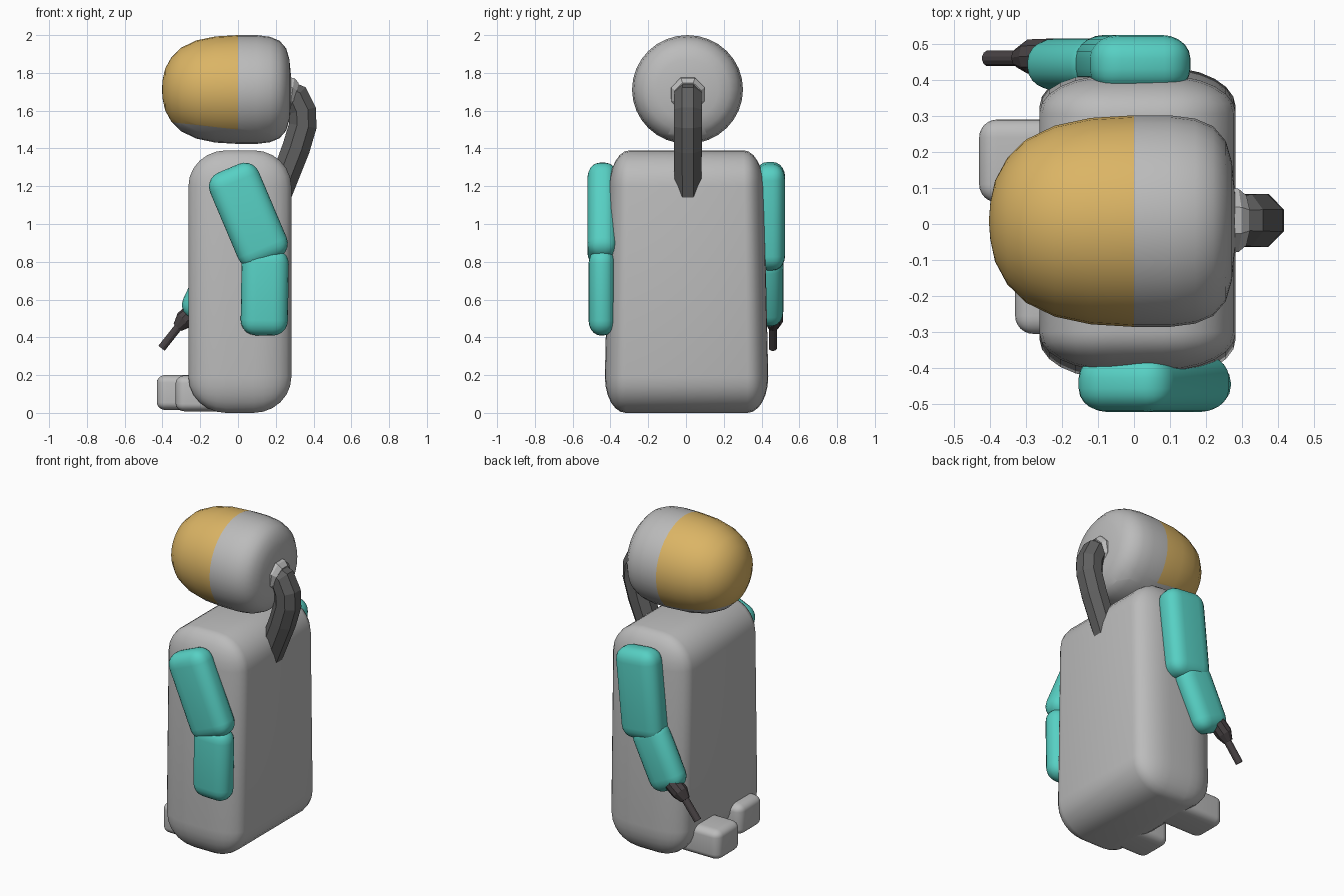
import bpy, bmesh, math
from mathutils import Vector, Matrix

if "Cube" in bpy.data.objects:
    bpy.data.objects.remove(bpy.data.objects["Cube"])


def material(name, r, g, b):
    m = bpy.data.materials.new(name)
    m.diffuse_color = (r, g, b, 1)
    m.use_nodes = True
    m.node_tree.nodes["Principled BSDF"].inputs["Base Color"].default_value = m.diffuse_color
    return m


GREY = material("light grey", 0.50, 0.50, 0.50)
TEAL = material("teal", 0.095, 0.63, 0.55)
GOLD = material("gold", 0.71, 0.46, 0.13)
HOSE = material("dark grey", 0.115, 0.115, 0.115)
TOOL = material("charcoal", 0.065, 0.055, 0.058)


def finish(bm, name, mats, smooth=True):
    bmesh.ops.recalc_face_normals(bm, faces=bm.faces[:])
    for f in bm.faces:
        f.smooth = smooth
    me = bpy.data.meshes.new(name)
    bm.to_mesh(me)
    bm.free()
    for m in mats:
        me.materials.append(m)
    ob = bpy.data.objects.new(name, me)
    bpy.context.collection.objects.link(ob)
    return ob


def rounded_box(name, mat, centre, size, radii, tilt=0, warp=None, segments=6):
    """Box with a separate corner radius per axis, tilted about y."""
    bm = bmesh.new()
    bmesh.ops.create_cube(bm, size=1)
    bmesh.ops.scale(bm, vec=[s / r for s, r in zip(size, radii)], verts=bm.verts[:])
    bmesh.ops.bevel(bm, geom=bm.edges[:], offset=1, segments=segments,
                    profile=0.5, affect='EDGES')
    bmesh.ops.scale(bm, vec=radii, verts=bm.verts[:])
    m = Matrix.Translation(centre) @ Matrix.Rotation(tilt, 4, 'Y')
    bmesh.ops.transform(bm, matrix=m, verts=bm.verts[:])
    if warp:
        for v in bm.verts:
            warp(v.co)
    return finish(bm, name, [mat])


def limb(name, top, bottom, y, width, thick):
    """Rounded arm segment between two (x, z) points."""
    dx, dz = top[0] - bottom[0], top[1] - bottom[1]
    c = ((top[0] + bottom[0]) / 2, y, (top[1] + bottom[1]) / 2)
    return rounded_box(name, TEAL, c, (width, thick, math.hypot(dx, dz)),
                       (0.08, 0.065, 0.08), math.atan2(dx, dz), segments=5)


def tube(name, mat, path, radii, sides, smooth=False):
    """Sweep a polygon along a path lying in the xz plane."""
    bm = bmesh.new()
    pts = [Vector(p) for p in path]
    rings = []
    for i, p in enumerate(pts):
        d = (pts[min(i + 1, len(pts) - 1)] - pts[max(i - 1, 0)]).normalized()
        u = Vector((0, 1, 0))
        w = d.cross(u).normalized()
        ring = []
        for k in range(sides):
            a = 2 * math.pi * (k + 0.5) / sides
            ring.append(bm.verts.new(p + (u * math.cos(a) + w * math.sin(a)) * radii[i]))
        rings.append(ring)
    for a, b in zip(rings, rings[1:]):
        for k in range(sides):
            n = (k + 1) % sides
            bm.faces.new((a[k], a[n], b[n], b[k]))
    bm.faces.new(rings[0])
    bm.faces.new(rings[-1])
    return finish(bm, name, [mat], smooth)


# Body, slightly narrower towards the shoulders
def taper(co):
    co.y *= 1 - 0.065 * max(0, co.z - 0.4)


rounded_box("body", GREY, (0.01, 0.003, 0.695), (0.545, 0.865, 1.39),
            (0.20, 0.11, 0.19), warp=taper)

# Feet
rounded_box("left_foot", GREY, (-0.19, 0.175, 0.108), (0.48, 0.23, 0.186),
            (0.05, 0.05, 0.04))
rounded_box("right_foot", GREY, (-0.14, -0.19, 0.103), (0.38, 0.23, 0.19),
            (0.05, 0.05, 0.04))

# Arms
limb("right_upper_arm", (-0.05, 1.295), (0.16, 0.80), -0.442, 0.28, 0.16)
limb("right_forearm", (0.145, 0.87), (0.138, 0.41), -0.445, 0.25, 0.142)
limb("left_upper_arm", (0.025, 1.322), (-0.03, 0.76), 0.445, 0.28, 0.16)
limb("left_forearm", (-0.035, 0.86), (-0.215, 0.483), 0.443, 0.24, 0.145)

# Head: a lathe along x, cut into helmet and visor
profile = [(-0.403, 0.0), (-0.399, 0.05), (-0.386, 0.11), (-0.352, 0.172),
           (-0.30, 0.222), (-0.22, 0.26), (-0.12, 0.281), (0.0, 0.288),
           (0.10, 0.288), (0.17, 0.279), (0.22, 0.258), (0.255, 0.218),
           (0.272, 0.16), (0.28, 0.08), (0.281, 0.0)]
bm = bmesh.new()
verts = [bm.verts.new((x, r, 0)) for x, r in profile]
edges = [bm.edges.new(e) for e in zip(verts, verts[1:])]
bmesh.ops.spin(bm, geom=verts + edges, cent=(0, 0, 0), axis=(1, 0, 0),
               angle=2 * math.pi, steps=32)
bmesh.ops.remove_doubles(bm, verts=bm.verts[:], dist=0.0005)
bmesh.ops.scale(bm, vec=(1, 1.02, 1), verts=bm.verts[:])
bmesh.ops.translate(bm, vec=(0, 0.008, 1.712), verts=bm.verts[:])
edge_point, edge_normal = Vector((0, 0, 1.5)), Vector((0.11, 0, 1)).normalized()
bmesh.ops.bisect_plane(bm, geom=bm.verts[:] + bm.edges[:] + bm.faces[:],
                       plane_co=edge_point, plane_no=edge_normal)
for f in bm.faces:
    c = f.calc_center_median()
    f.material_index = int(c.x < 0 and (c - edge_point).dot(edge_normal) > 0)
finish(bm, "head", [GREY, GOLD])

# Breathing hose from the back of the head into the body, with its collar
tube("hose_collar", GREY, [(0.24, 0.01, 1.69), (0.285, 0.01, 1.685), (0.305, 0.01, 1.68)],
     [0.10, 0.095, 0.075], 8)
tube("hose", HOSE, [(0.25, 0.01, 1.70), (0.305, 0.01, 1.675), (0.34, 0.01, 1.60),
                    (0.343, 0.01, 1.52), (0.307, 0.01, 1.40), (0.215, 0.01, 1.16)],
     [0.07, 0.078, 0.08, 0.08, 0.08, 0.076], 8)

# Tool held in the left hand
tube("tool_grip", TOOL, [(-0.23, 0.467, 0.54), (-0.285, 0.465, 0.492), (-0.32, 0.462, 0.452)],
     [0.05, 0.05, 0.028], 10)
tube("tool_rod", TOOL, [(-0.28, 0.46, 0.50), (-0.405, 0.46, 0.342)],
     [0.022, 0.022], 12)
